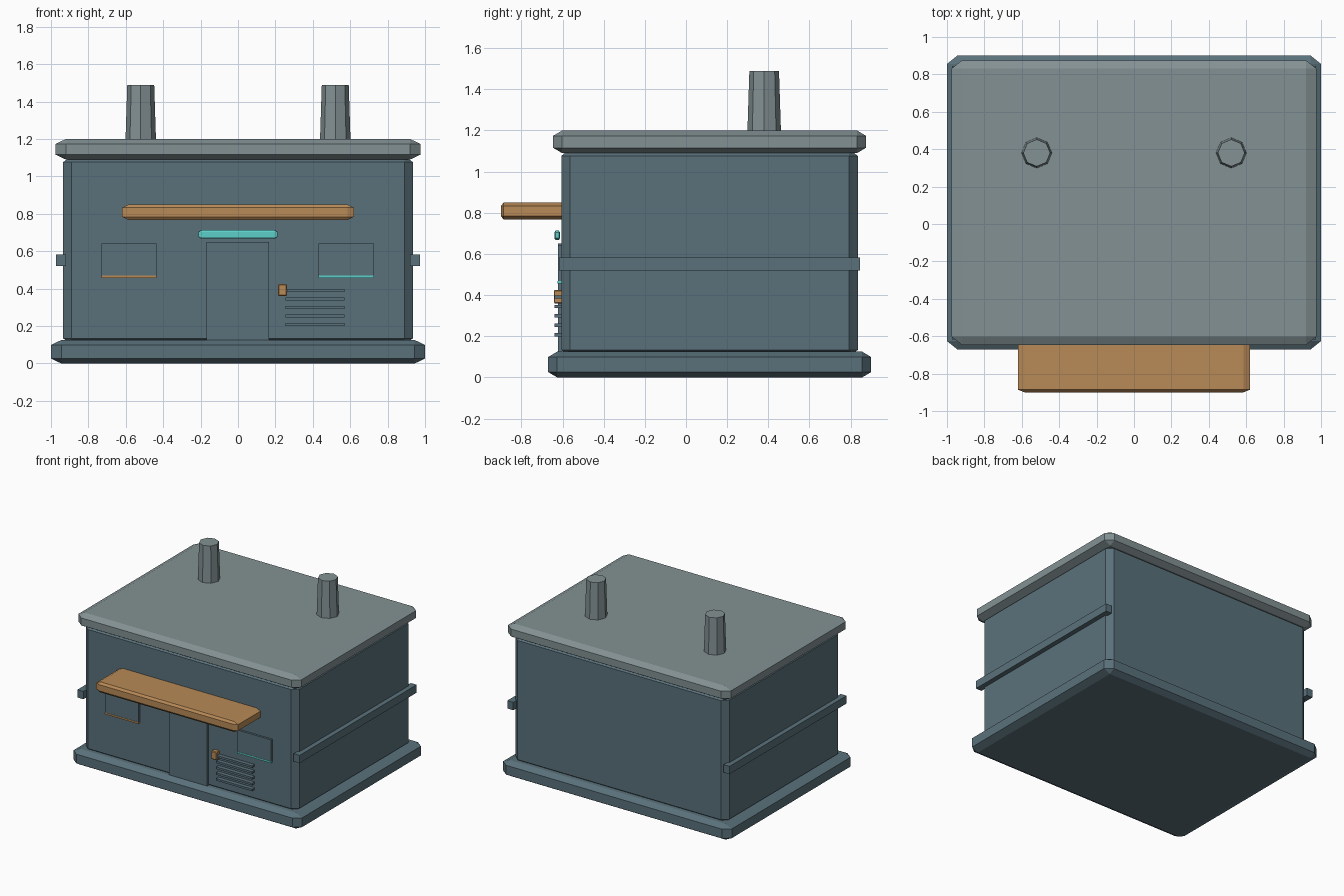
import bpy, bmesh
from mathutils import Vector

if "Cube" in bpy.data.objects:
    bpy.data.objects.remove(bpy.data.objects["Cube"])


def material(name, rgb):
    m = bpy.data.materials.new(name)
    m.diffuse_color = (*rgb, 1)
    m.use_nodes = True
    m.node_tree.nodes["Principled BSDF"].inputs["Base Color"].default_value = m.diffuse_color
    return m


BLUE = material("slate blue", (0.102, 0.165, 0.198))
GREY = material("roof grey", (0.227, 0.283, 0.292))
ORANGE = material("warm orange", (0.479, 0.254, 0.093))
CYAN = material("glow cyan", (0.11, 0.62, 0.58))


def finish(name, bm, mat):
    me = bpy.data.meshes.new(name)
    bmesh.ops.recalc_face_normals(bm, faces=bm.faces)
    bm.to_mesh(me)
    bm.free()
    me.materials.append(mat)
    ob = bpy.data.objects.new(name, me)
    bpy.context.collection.objects.link(ob)
    return ob


def box(name, x, y, z, mat, chamfer=None):
    """Box from (min, max) ranges, with an optional chamfer per axis."""
    lo, hi = Vector((x[0], y[0], z[0])), Vector((x[1], y[1], z[1]))
    size, mid = hi - lo, (lo + hi) / 2
    c = Vector(chamfer) if chamfer else Vector((1, 1, 1))
    bm = bmesh.new()
    bmesh.ops.create_cube(bm, size=1)
    for v in bm.verts:
        v.co = Vector([v.co[i] * size[i] / c[i] for i in range(3)])
    if chamfer:
        bmesh.ops.bevel(bm, geom=bm.edges[:], offset=1, offset_type='OFFSET',
                        segments=1, affect='EDGES', profile=0.5)
    for v in bm.verts:
        v.co = Vector([v.co[i] * c[i] for i in range(3)]) + mid
    return finish(name, bm, mat)


# Main masses
box("base_plinth", (-1, 1), (-0.67, 0.90), (0, 0.125), BLUE, (0.055, 0.044, 0.026))
box("body", (-0.935, 0.935), (-0.606, 0.835), (0.10, 1.11), BLUE, (0.045, 0.042, 0.034))
box("roof", (-0.975, 0.975), (-0.646, 0.875), (1.09, 1.20), GREY, (0.055, 0.044, 0.026))

# Side rails and chimneys, one per side
for s, side in ((-1, "left"), (1, "right")):
    box(side + "_rail", sorted((s * 0.92, s * 0.972)), (-0.618, 0.845), (0.52, 0.582), BLUE)
    bm = bmesh.new()
    bmesh.ops.create_cone(bm, cap_ends=True, segments=8, radius1=0.082, radius2=0.072, depth=0.31)
    bmesh.ops.translate(bm, verts=bm.verts, vec=(s * 0.52, 0.38, 1.335))
    finish(side + "_chimney", bm, GREY)

# Awning and glowing sign bar
box("awning", (-0.62, 0.62), (-0.90, -0.59), (0.767, 0.85), ORANGE, (0.035, 0.014, 0.017))
box("sign_bar", (-0.21, 0.21), (-0.64, -0.612), (0.667, 0.713), CYAN, (0.015, 0.006, 0.01))

# Door
box("door", (-0.168, 0.166), (-0.622, -0.60), (0.12, 0.65), BLUE)

# Window shutters with a coloured sill strip
for x0, x1, mat, side in ((-0.73, -0.435, ORANGE, "left"), (0.43, 0.726, CYAN, "right")):
    box(side + "_window", (x0, x1), (-0.622, -0.60), (0.468, 0.64), BLUE)
    box(side + "_window_sill", (x0, x1), (-0.624, -0.60), (0.456, 0.469), mat)

# Vent slats and control box
for i in range(5):
    z = 0.207 + i * 0.046
    box("vent_slat_%d" % (i + 1), (0.255, 0.57), (-0.638, -0.60), (z - 0.008, z + 0.008), BLUE)
box("control_box", (0.213, 0.262), (-0.642, -0.60), (0.36, 0.425), ORANGE, (0.005, 0.004, 0.005))
